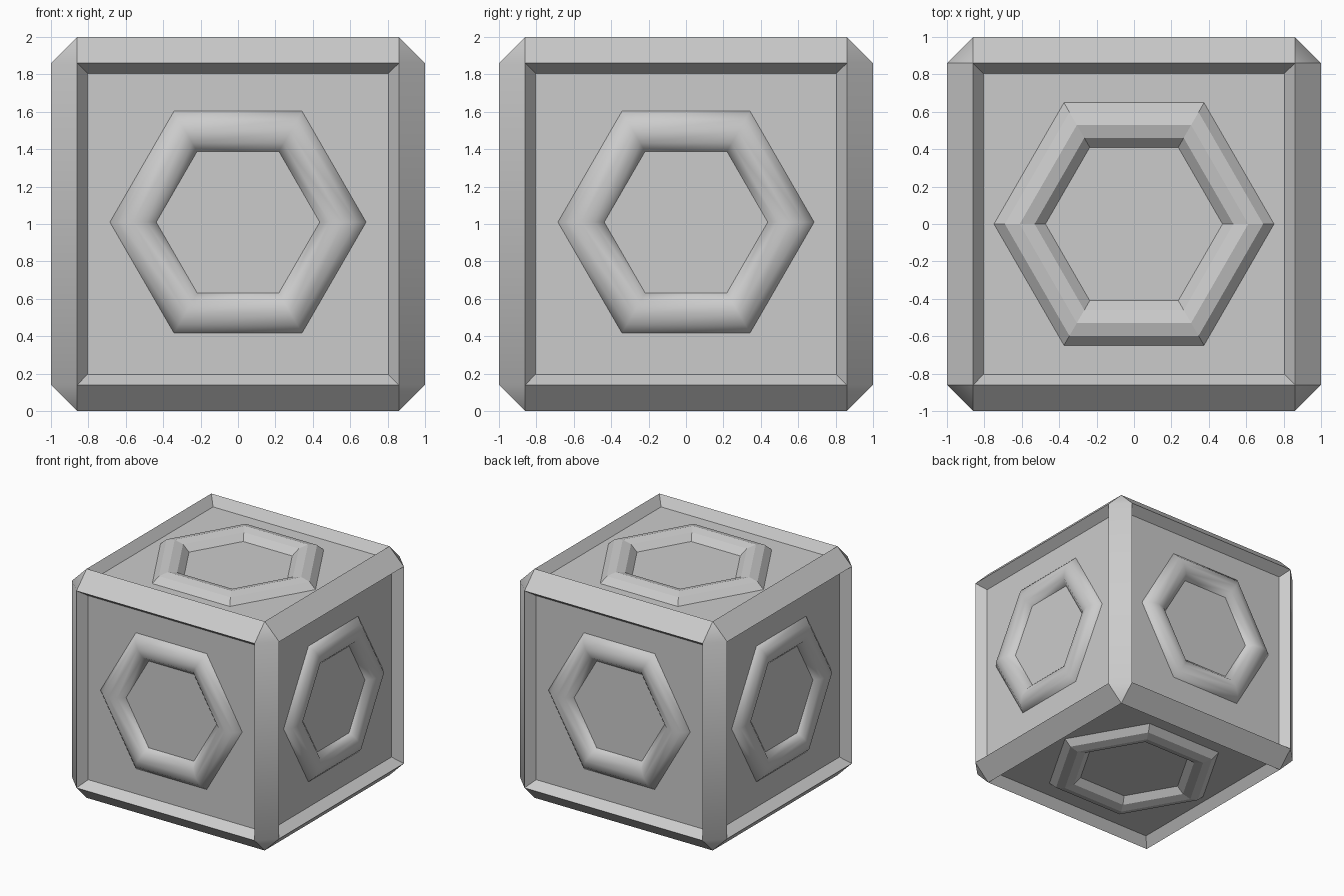
import bpy, bmesh
from math import radians, pi
from mathutils import Matrix, Vector

if "Cube" in bpy.data.objects:
    bpy.data.objects.remove(bpy.data.objects["Cube"])

CHAMFER = 0.14      # width of the cut along cube edges
INSET = 0.08        # width and depth of the sloped panel border
PANEL = 1 - INSET   # distance of each panel from the cube centre
CENTRE = Matrix.Translation((0, 0, 1))

# Cube body: chamfered edges, then a sunken panel in each of the six faces
bm = bmesh.new()
bmesh.ops.create_cube(bm, size=2)
bmesh.ops.bevel(bm, geom=bm.edges[:], offset=CHAMFER, segments=1,
                affect='EDGES', offset_type='OFFSET')
bm.normal_update()
faces = [f for f in bm.faces if max(abs(c) for c in f.normal) > 0.99]
for f in faces:
    bmesh.ops.inset_individual(bm, faces=[f], thickness=INSET, depth=0)
    n = Vector([round(c) for c in f.normal])
    bmesh.ops.translate(bm, verts=f.verts[:], vec=-n * INSET)
bm.normal_update()

# Crisp edges, except the softened top and bottom borders of the side panels
for f in bm.faces:
    f.smooth = True
for e in bm.edges:
    a, b = (v.co for v in e.verts)
    soft = (abs(a.z - b.z) < 1e-4 and abs(a.z) < 0.9
            and e.calc_face_angle(pi) < radians(50))
    e.smooth = soft
bmesh.ops.transform(bm, matrix=CENTRE, verts=bm.verts[:])
mesh = bpy.data.meshes.new("cube_body")
bm.to_mesh(mesh)
bm.free()
bpy.context.collection.objects.link(bpy.data.objects.new("cube_body", mesh))


def hex_ring(name, turn, major, minor, smooth, lift=0.0):
    """Six-sided ring half sunk into the panel that `turn` points +z towards."""
    bpy.ops.mesh.primitive_torus_add(major_segments=6, minor_segments=12,
                                     major_radius=major, minor_radius=minor)
    ob = bpy.context.object
    ob.name = name
    flat = 0.92
    seat = Matrix.Translation((0, 0, PANEL - 0.5 * minor * flat))
    ob.data.transform(Matrix.Translation((0, 0, 1 + lift)) @ turn @ seat
                      @ Matrix.Diagonal((1, 1, flat, 1)))
    for p in ob.data.polygons:
        p.use_smooth = smooth


# Smooth rings on the four sides
for i, side in enumerate(("front", "right", "back", "left")):
    turn = Matrix.Rotation(i * pi / 2, 4, 'Z') @ Matrix.Rotation(pi / 2, 4, 'X')
    hex_ring(side + "_ring", turn, 0.561, 0.143, True, 0.01)

# Larger faceted rings on top and bottom
hex_ring("top_ring", Matrix.Identity(4), 0.611, 0.159, False)
hex_ring("bottom_ring", Matrix.Rotation(pi, 4, 'X'), 0.611, 0.159, False)
